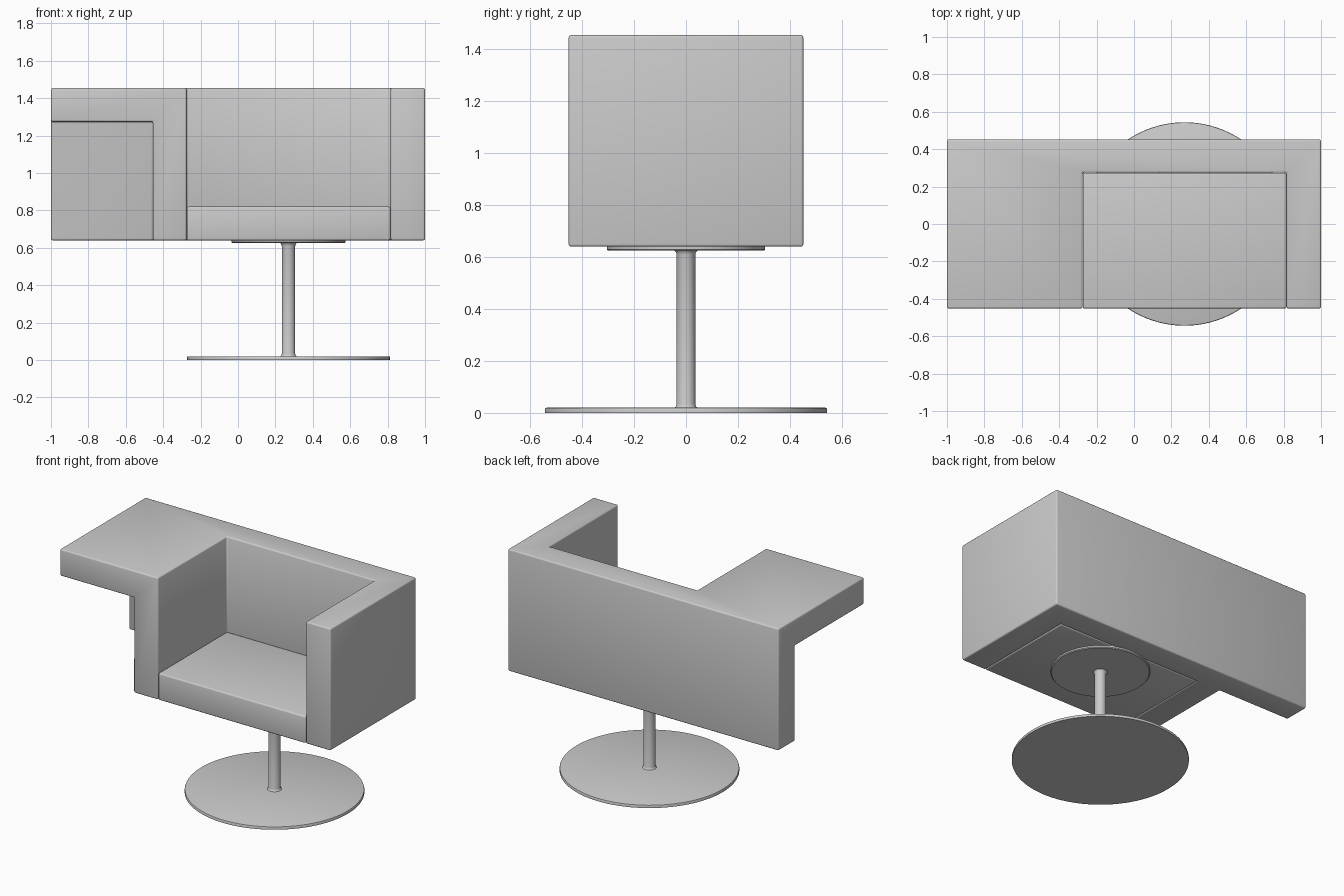
import bpy, bmesh, math
from mathutils import Vector

cube = bpy.data.objects.get("Cube")
if cube:
    bpy.data.objects.remove(cube, do_unlink=True)

grey = bpy.data.materials.new("light_grey")
grey.use_nodes = True
grey.diffuse_color = (0.6, 0.6, 0.6, 1)
grey.node_tree.nodes["Principled BSDF"].inputs["Base Color"].default_value = (0.6, 0.6, 0.6, 1)


def finish(name, bm, bevel=0):
    """Turn a bmesh into a smooth shaded object with softened edges."""
    bmesh.ops.recalc_face_normals(bm, faces=bm.faces)
    if bevel:
        bmesh.ops.bevel(bm, geom=bm.edges[:], offset=bevel, segments=3,
                        profile=0.5, affect='EDGES', clamp_overlap=True)
    mesh = bpy.data.meshes.new(name)
    bm.to_mesh(mesh)
    bm.free()
    mesh.materials.append(grey)
    obj = bpy.data.objects.new(name, mesh)
    bpy.context.collection.objects.link(obj)
    bpy.ops.object.select_all(action='DESELECT')
    obj.select_set(True)
    bpy.context.view_layer.objects.active = obj
    bpy.ops.object.shade_smooth_by_angle(angle=math.radians(35))
    return obj


def block_shape(name, xs, ys, zs, filled, bevel):
    """Fuse the filled cells of a block grid into one solid."""
    bm = bmesh.new()
    cuts = (xs, ys, zs)

    def solid(cell):
        inside = all(0 <= c < len(cuts[a]) - 1 for a, c in enumerate(cell))
        return inside and filled(*cell)

    for i in range(len(xs) - 1):
        for j in range(len(ys) - 1):
            for k in range(len(zs) - 1):
                if not solid((i, j, k)):
                    continue
                for axis in range(3):
                    for side in (0, 1):
                        near = [i, j, k]
                        near[axis] += 2 * side - 1
                        if solid(near):
                            continue
                        u, v = [a for a in range(3) if a != axis]
                        corners = []
                        for du, dv in ((0, 0), (1, 0), (1, 1), (0, 1)):
                            p = [i, j, k]
                            p[axis] += side
                            p[u] += du
                            p[v] += dv
                            corners.append(bm.verts.new([cuts[a][p[a]] for a in range(3)]))
                        bm.faces.new(corners)
    bmesh.ops.remove_doubles(bm, verts=bm.verts, dist=0.0001)
    bmesh.ops.recalc_face_normals(bm, faces=bm.faces)
    bmesh.ops.dissolve_limit(bm, angle_limit=0.01, verts=bm.verts, edges=bm.edges)
    return finish(name, bm, bevel)


def lathe(name, profile, centre_x, steps=96):
    """Spin a radius/height profile about an upright axis."""
    bm = bmesh.new()
    verts = [bm.verts.new((centre_x + r, 0, z)) for r, z in profile]
    edges = [bm.edges.new(pair) for pair in zip(verts, verts[1:])]
    bmesh.ops.spin(bm, geom=verts + edges, cent=Vector((centre_x, 0, 0)),
                   axis=(0, 0, 1), angle=math.tau, steps=steps)
    bmesh.ops.remove_doubles(bm, verts=bm.verts, dist=0.0001)
    return finish(name, bm)


# Shell: full width back, two arms and a side table level with the arm tops
def shell_cell(i, j, k):
    back = j == 1
    arm = i in (1, 3)
    table = i == 0 and k == 1
    return back or arm or table


block_shape("shell_with_side_table", (-1, -0.455, -0.275, 0.816, 1),
            (-0.452, 0.275, 0.452), (0.64, 1.275, 1.455), shell_cell, 0.01)

# Seat cushion between the arms
block_shape("seat", (-0.274, 0.815), (-0.452, 0.274), (0.64, 0.82),
            lambda i, j, k: True, 0.01)

# Swivel stand
CX = 0.27
lathe("mounting_plate", [(0, 0.645), (0.305, 0.645), (0.305, 0.63),
                         (0.3, 0.625), (0, 0.625)], CX)
lathe("column", [(0, 0.628), (0.045, 0.626), (0.039, 0.62), (0.036, 0.61),
                 (0.036, 0.033), (0.039, 0.024), (0.046, 0.018), (0, 0.016)], CX, 48)
lathe("base_disc", [(0, 0.02), (0.537, 0.02), (0.542, 0.018),
                    (0.544, 0.013), (0.544, 0), (0, 0)], CX)
